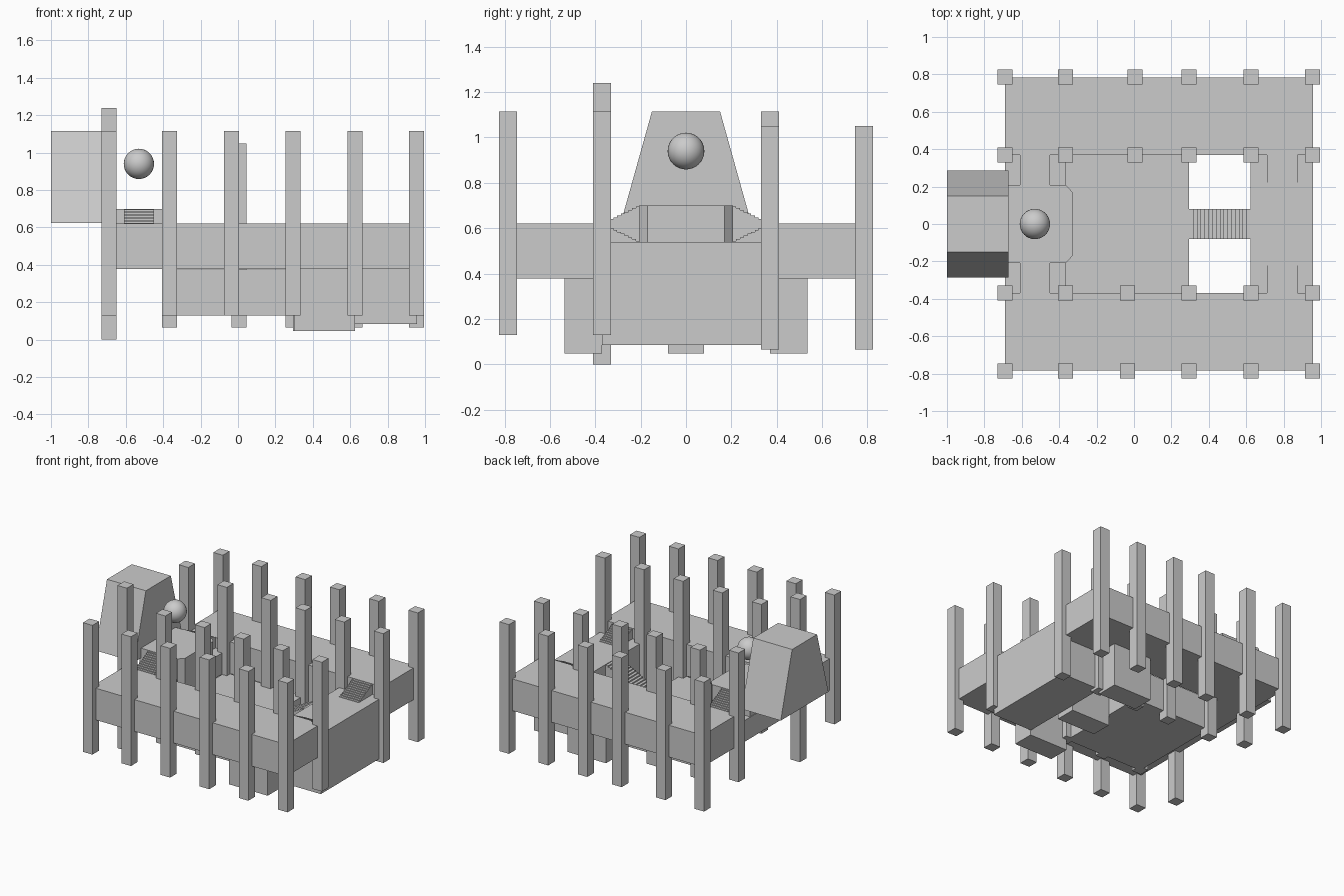
import bpy, bmesh

if "Cube" in bpy.data.objects:
    bpy.data.objects.remove(bpy.data.objects["Cube"])

def prism(name, pts, lo, hi, axis):
    """Extrude a 2D profile along axis. Profile axes: x->(y,z), y->(x,z), z->(x,y)."""
    def put(p, h):
        return {'x': (h, p[0], p[1]), 'y': (p[0], h, p[1]), 'z': (p[0], p[1], h)}[axis]
    bm = bmesh.new()
    face = bm.faces.new([bm.verts.new(put(p, lo)) for p in pts])
    top = bmesh.ops.extrude_face_region(bm, geom=[face])['geom']
    a, b = put((0, 0), lo), put((0, 0), hi)
    vec = [q - p for p, q in zip(a, b)]
    bmesh.ops.translate(bm, vec=vec, verts=[v for v in top if isinstance(v, bmesh.types.BMVert)])
    bmesh.ops.recalc_face_normals(bm, faces=bm.faces)
    me = bpy.data.meshes.new(name)
    bm.to_mesh(me)
    bm.free()
    ob = bpy.data.objects.new(name, me)
    bpy.context.collection.objects.link(ob)
    return ob

def box(name, x0, x1, y0, y1, z0, z1):
    return prism(name, [(x0, y0), (x1, y0), (x1, y1), (x0, y1)], z0, z1, 'z')

def stairs(name, axis, lo, hi, a, za, b, zb, base, n):
    """Solid flight running from a (height za) to b (height zb)."""
    pts = [(a, base)]
    for i in range(n):
        z = za + (zb - za) * (i + 0.5) / n
        pts += [(a + (b - a) * i / n, z), (a + (b - a) * (i + 1) / n, z)]
    return prism(name, pts + [(b, base)], lo, hi, axis)

# columns: four rows of six
w = 0.04
for y in (-0.785, -0.37, 0.37, 0.785):
    for i, x in enumerate((-0.69, -0.365, -0.035 if y < 0 else 0.005, 0.295, 0.625, 0.955)):
        z0, z1 = (0.13, 1.115) if y < 0 else (0.065, 1.05)
        if i == 0 and y == -0.37:
            z0, z1 = 0.0, 1.24
        if i == 0 and y == 0.37:
            z0, z1 = 0.13, 1.115
        box("column", x - w, x + w, y - w, y + w, z0, z1)

# side walkways, hanging boxes and side stairs, mirrored front to back
for s, side in ((-1, "front"), (1, "back")):
    ya, yb = sorted((s * 0.37, s * 0.783))
    box(side + "_walkway", -0.69, 0.957, ya, yb, 0.378, 0.62)
    ya, yb = sorted((s * 0.37, s * 0.535))
    box(side + "_hanging_box", 0.3, 0.625, ya, yb, 0.047, 0.378)
    stairs(side + "_stairs_up", 'x', -0.61, -0.45, s * 0.37, 0.62, s * 0.205, 0.70, 0.54, 10)
    stairs(side + "_stairs_down", 'x', 0.71, 0.875, s * 0.37, 0.62, s * 0.205, 0.54, 0.535, 10)

# central floors
box("centre_floor", -0.365, 0.295, -0.37, 0.37, 0.13, 0.376)
box("right_block", 0.622, 0.957, -0.37, 0.37, 0.085, 0.54)
box("left_floor", -0.69, -0.365, -0.37, 0.37, 0.378, 0.54)
stairs("centre_stairs", 'y', -0.08, 0.08, 0.295, 0.376, 0.622, 0.54, 0.047, 16).location = (0, 0, 0)

# raised platform with clipped corners
prism("raised_platform", [(-0.685, -0.208), (-0.365, -0.208), (-0.328, -0.17), (-0.328, 0.17),
                          (-0.365, 0.208), (-0.685, 0.208)], 0.378, 0.70, 'z')

# tapered block at the left end
prism("tapered_block", [(-0.287, 0.625), (0.287, 0.625), (0.15, 1.115), (-0.15, 1.115)],
      -1.0, -0.672, 'x')

# floating ball
bpy.ops.mesh.primitive_uv_sphere_add(segments=32, ring_count=16, radius=0.081,
                                     location=(-0.53, 0, 0.94))
bpy.context.object.name = "ball"
bpy.ops.object.shade_smooth_by_angle()
